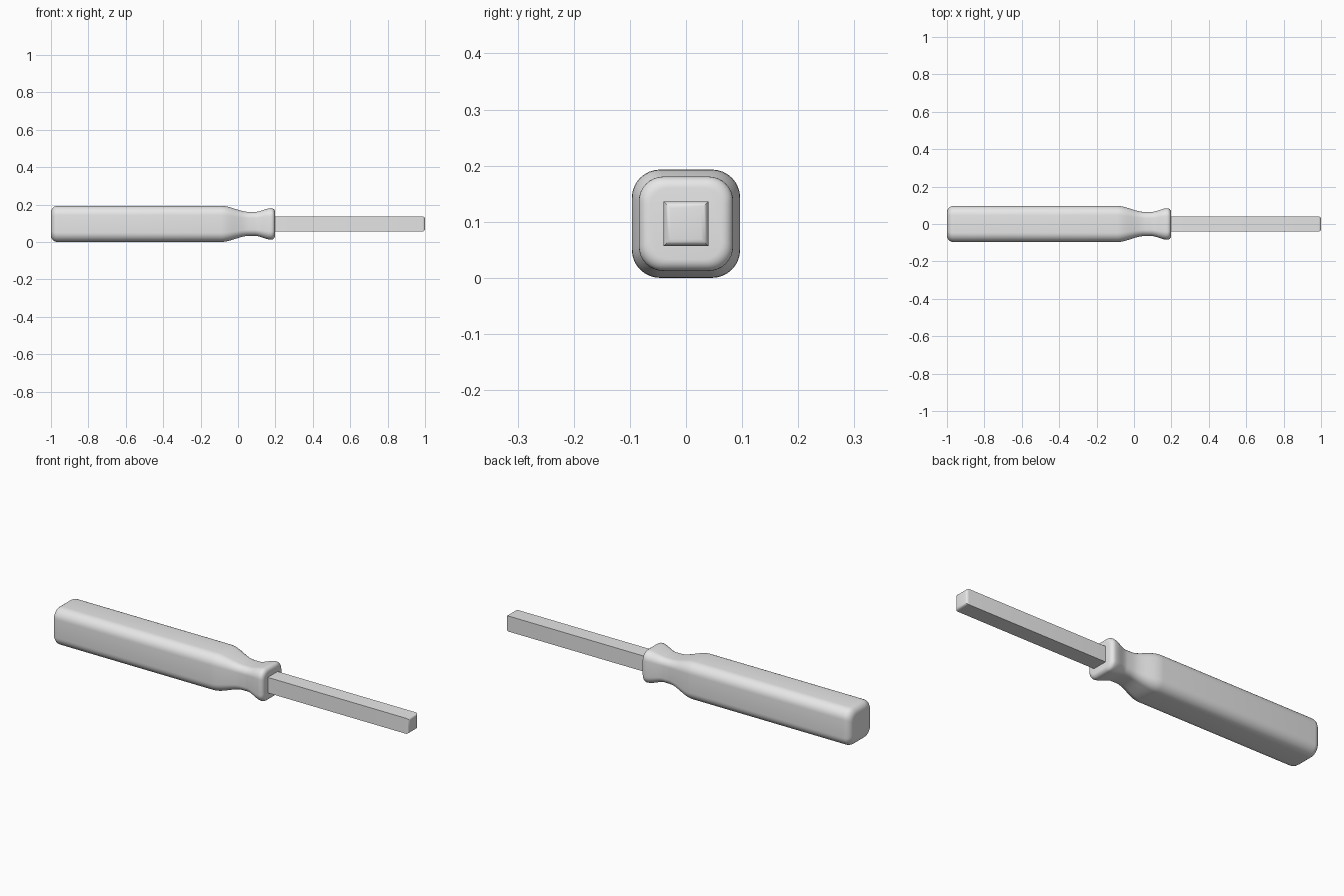
import bpy
import bmesh
from math import cos, sin, pi, radians

cube = bpy.data.objects.get("Cube")
if cube:
    bpy.data.objects.remove(cube, do_unlink=True)

AXIS_Z = 0.0965

grey = bpy.data.materials.new("plain_grey")
grey.use_nodes = True
grey.diffuse_color = (0.8, 0.8, 0.8, 1)
grey.node_tree.nodes["Principled BSDF"].inputs["Base Color"].default_value = (0.8, 0.8, 0.8, 1)


def finish(name, bm):
    bmesh.ops.recalc_face_normals(bm, faces=bm.faces)
    mesh = bpy.data.meshes.new(name)
    bm.to_mesh(mesh)
    bm.free()
    mesh.materials.append(grey)
    obj = bpy.data.objects.new(name, mesh)
    bpy.context.collection.objects.link(obj)
    bpy.ops.object.select_all(action='DESELECT')
    obj.select_set(True)
    bpy.context.view_layer.objects.active = obj
    bpy.ops.object.shade_smooth_by_angle(angle=radians(35))
    return obj


def rounded_ring(bm, x, half, radius, steps=8):
    """Rounded square across the x axis."""
    ring = []
    for corner in range(4):
        mid = pi / 4 + corner * pi / 2
        cy = (half - radius) * (1 if cos(mid) > 0 else -1)
        cz = (half - radius) * (1 if sin(mid) > 0 else -1)
        for i in range(steps + 1):
            a = corner * pi / 2 + i / steps * pi / 2
            ring.append(bm.verts.new((x, cy + radius * cos(a), AXIS_Z + cz + radius * sin(a))))
    return ring


# Handle profile: rounded butt, straight grip, waisted neck, flared collar
BODY, BUTT, LIP = 0.0965, 0.035, 0.02
profile = []
for i in range(7):
    a = i / 6 * pi / 2
    profile.append((-1 + BUTT * (1 - sin(a)), BODY - BUTT * (1 - cos(a))))
profile = [(-1 + BUTT * (1 - cos(i / 6 * pi / 2)), BODY - BUTT * (1 - sin(i / 6 * pi / 2)))
           for i in range(7)]


def ease(x0, h0, x1, h1, count=10):
    for i in range(count + 1):
        t = i / count
        profile.append((x0 + (x1 - x0) * t, h0 + (h1 - h0) * t * t * (3 - 2 * t)))


ease(-0.09, BODY, 0.06, 0.064)
ease(0.09, 0.064, 0.178, 0.084)
for i in range(1, 7):
    a = i / 6 * pi / 2
    profile.append((0.178 + LIP * sin(a), 0.084 - LIP * (1 - cos(a))))

# Handle
bm = bmesh.new()
rings = [rounded_ring(bm, x, h, 0.52 * h) for x, h in profile]
for a, b in zip(rings, rings[1:]):
    for i in range(len(a)):
        j = (i + 1) % len(a)
        bm.faces.new((a[i], a[j], b[j], b[i]))
bm.faces.new(rings[0])
bm.faces.new(rings[-1])
finish("handle", bm)

# Square shaft with softened tip edges
bm = bmesh.new()
bmesh.ops.create_cube(bm, size=1)
for v in bm.verts:
    v.co = (0.57 + v.co.x * 0.86, v.co.y * 0.08, AXIS_Z + v.co.z * 0.08)
tip = [e for e in bm.edges if all(v.co.x > 0.9 for v in e.verts)]
bmesh.ops.bevel(bm, geom=tip, offset=0.013, segments=4, profile=0.5, affect='EDGES')
finish("shaft", bm)
